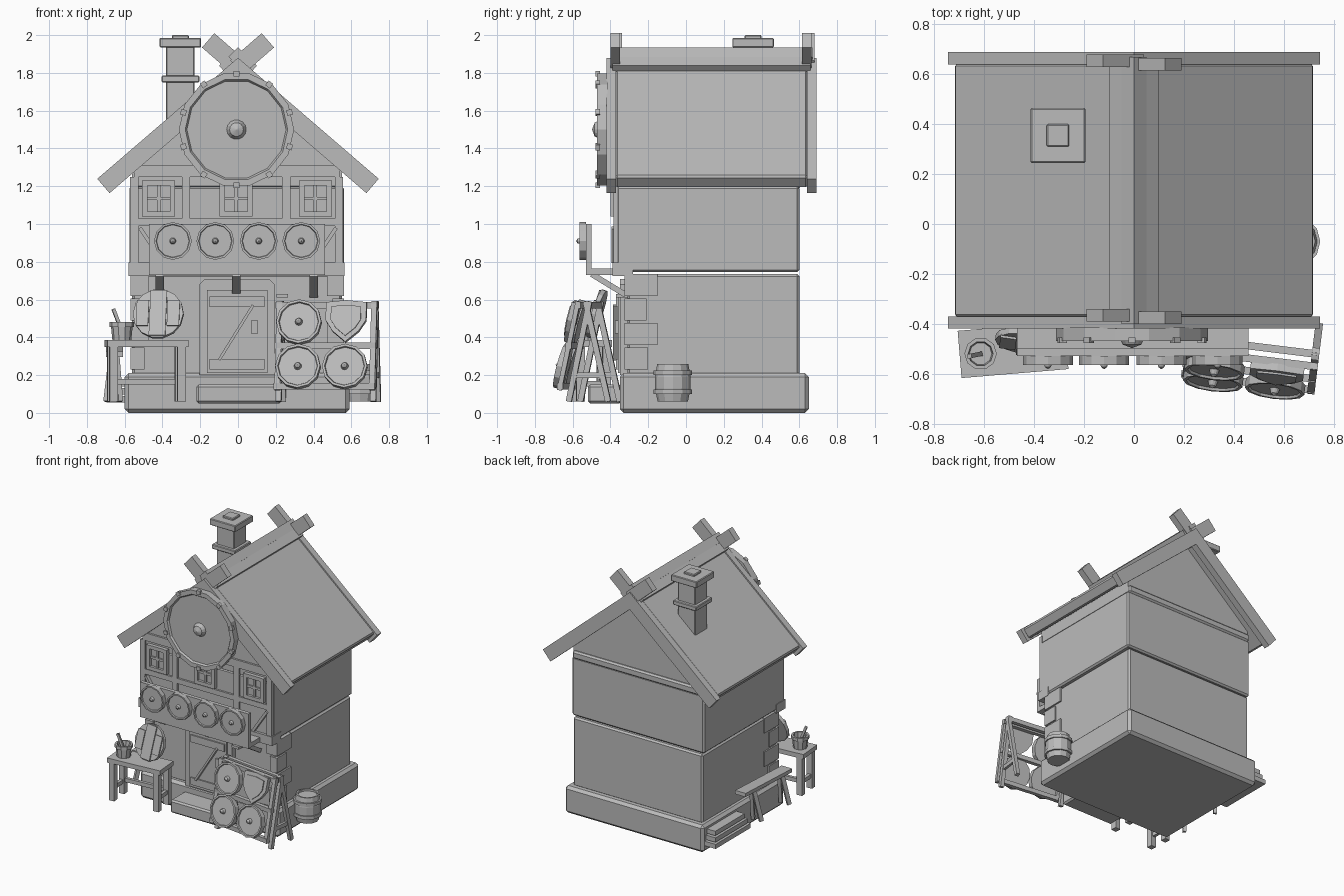
import bpy, bmesh, math
from mathutils import Vector, Matrix, Euler

if "Cube" in bpy.data.objects:
    bpy.data.objects.remove(bpy.data.objects["Cube"], do_unlink=True)

stone = bpy.data.materials.new("plain grey")
stone.use_nodes = True
GREY = (0.5, 0.5, 0.5, 1)
stone.diffuse_color = GREY
stone.node_tree.nodes["Principled BSDF"].inputs["Base Color"].default_value = GREY


def finish(name, bm, loc=(0, 0, 0), rot=(0, 0, 0), frame=None, bevel=0):
    bmesh.ops.recalc_face_normals(bm, faces=bm.faces)
    mesh = bpy.data.meshes.new(name)
    bm.to_mesh(mesh)
    bm.free()
    mesh.materials.append(stone)
    ob = bpy.data.objects.new(name, mesh)
    bpy.context.collection.objects.link(ob)
    turn = Euler([math.radians(a) for a in rot]).to_matrix().to_4x4()
    ob.matrix_world = (frame or Matrix()) @ Matrix.Translation(loc) @ turn
    if bevel:
        mod = ob.modifiers.new("bevel", "BEVEL")
        mod.width, mod.segments = bevel, 1
    return ob


def block(name, x, y, z, **kw):
    """Box from three (low, high) ranges."""
    bm = bmesh.new()
    bmesh.ops.create_cube(bm, size=1)
    bmesh.ops.scale(bm, vec=(x[1] - x[0], y[1] - y[0], z[1] - z[0]), verts=bm.verts)
    return finish(name, bm, [(a + b) / 2 for a, b in (x, y, z)], **kw)


def beam(name, a, b, w, d, frame=None):
    """Rectangular bar from a to b."""
    a, b = Vector(a), Vector(b)
    bm = bmesh.new()
    bmesh.ops.create_cube(bm, size=1)
    bmesh.ops.scale(bm, vec=(w, d, (b - a).length), verts=bm.verts)
    rot = (b - a).to_track_quat('Z', 'Y').to_euler()
    return finish(name, bm, (a + b) / 2, [math.degrees(r) for r in rot], frame)


def prism(name, pts, y0, y1, **kw):
    """Outline in x, z extruded along y."""
    bm = bmesh.new()
    face = bm.faces.new([bm.verts.new((x, y0, z)) for x, z in pts])
    out = bmesh.ops.extrude_face_region(bm, geom=[face])["geom"]
    bmesh.ops.translate(bm, vec=(0, y1 - y0, 0),
                        verts=[v for v in out if isinstance(v, bmesh.types.BMVert)])
    return finish(name, bm, **kw)


def lathe(name, profile, sides, loc, rot=(0, 0, 0), frame=None):
    """Radius, height profile turned about z."""
    bm = bmesh.new()
    vs = [bm.verts.new((r, 0, h)) for r, h in profile]
    edges = [bm.edges.new(p) for p in zip(vs, vs[1:])]
    bmesh.ops.spin(bm, geom=vs + edges, axis=(0, 0, 1), cent=(0, 0, 0),
                   angle=math.tau, steps=sides, use_duplicate=False)
    bmesh.ops.remove_doubles(bm, verts=bm.verts, dist=0.0005)
    return finish(name, bm, loc, rot, frame)


def shield(name, loc, r, d=0.035, tilt=0, sides=12, frame=None, yaw=0):
    """Round shield facing -y with a rim and a pointed boss."""
    prof = [(0, 0), (r, 0), (r, d), (.89 * r, d), (.86 * r, .75 * d),
            (.17 * r, .75 * d), (.12 * r, 1.25 * d), (0, 1.5 * d)]
    return lathe(name, prof, sides, loc, (90 - tilt, 0, yaw), frame)


# Base, walls and step
block("foundation", (-.6, .59), (-.35, .65), (0, .21), bevel=.02)
block("lower_wall", (-.56, .55), (-.31, .6), (.2, .735), bevel=.012)
block("upper_wall", (-.575, .56), (-.37, .6), (.745, 1.2), bevel=.012)
block("wall_plate", (-.565, .55), (-.37, .61), (1.19, 1.25), bevel=.012)
block("floor_beam", (-.58, .565), (-.39, -.28), (.725, .795))
block("front_step", (-.22, .23), (-.52, -.34), (.05, .15), bevel=.012)
for side in (-1, 1):
    for i, depth in enumerate((.11, .16, .1, .16)):
        z = .23 + i * .13
        x0 = side * .55
        block("corner_stone", (x0 - depth * .5, x0 + .012) if side > 0 else
              (x0 - .02, x0 + depth * .5), (-.325, -.31 + depth), (z, z + .115))

# Gable, roof and barge boards
prism("gable", [(-.56, 1.2), (.55, 1.2), (.55, 1.29), (0, 1.78), (-.56, 1.29)], -.37, .59)


def rafters(name, top, eave, t, y0, y1, **kw):
    low = top - .86 * eave
    half = [(eave, low), (eave - .65 * t, low - .76 * t)]
    pts = [(0, top)] + half + [(0, top - 1.32 * t)] + [(-x, z) for x, z in half[::-1]]
    return prism(name, pts, y0, y1, **kw)


rafters("roof", 1.875, .725, .085, -.375, .645, bevel=.012)
rafters("front_barge_board", 1.88, .745, .1, -.42, -.37)
rafters("back_barge_board", 1.88, .745, .1, .64, .69)
rafters("ridge_cap", 1.925, .1, .07, -.39, .66)
block("ridge_pole", (-.035, .035), (-.4, .67), (1.85, 1.92), rot=(0, 45, 0))
for s, ys in ((1, (-.365, .655)), (-1, (-.375, .64))):
    for y in ys:
        block("gable_horn", (-.075 * s - .11, -.075 * s + .11), (y - .025, y + .025),
              (1.85, 1.95), rot=(0, 41 * s, 0))

# Chimney
for name, r, z0, z1 in (("chimney_shaft", .075, 1.45, 1.94), ("chimney_collar", .1, 1.75, 1.785),
                        ("chimney_cap", .11, 1.935, 1.985), ("chimney_pot", .045, 1.98, 2)):
    block(name, (-.305 - r, -.305 + r), (.355 - r, .355 + r), (z0, z1), bevel=.005)

# Timber framing and windows
block("gable_beam", (-.55, .54), (-.385, -.36), (1.25, 1.31))
block("sill_beam", (-.57, .555), (-.385, -.36), (.99, 1.03))
for x in (-.55, -.275, .255, .535):
    block("wall_post", (x - .022, x + .022), (-.385, -.36), (.79, 1.25))
for s in (-1, 1):
    beam("corner_brace", (s * .52, -.375, .98), (s * .4, -.375, .8), .04, .02)
for x in (-.42, -.01, .41):
    block("window_pane", (x - .07, x + .07), (-.378, -.36), (1.05, 1.22))
    for s in (-1, 1):
        block("window_jamb", (x + s * .073 - .014, x + s * .073 + .014), (-.4, -.36), (1.04, 1.23))
        block("window_rail", (x - .085, x + .085), (-.398, -.36),
              (1.135 + s * .082 - .014, 1.135 + s * .082 + .014))
    block("window_mullion", (x - .009, x + .009), (-.39, -.36), (1.05, 1.22))
    block("window_crossbar", (x - .07, x + .07), (-.39, -.36), (1.126, 1.144))

# Door with Z brace
prism("door_frame", [(-.205, .2), (.195, .2), (.195, .68), (.165, .71), (-.175, .71), (-.205, .68)],
      -.35, -.3)
block("door", (-.165, .155), (-.36, -.34), (.21, .65))
for z in (.23, .56):
    block("door_band", (-.15, .14), (-.37, -.35), (z, z + .055))
beam("door_brace", (-.1, -.362, .28), (.08, -.362, .57), .05, .015)
block("door_handle", (.07, .105), (-.375, -.35), (.42, .49))
block("door_side_peg", (.205, .265), (-.37, -.3), (.61, .63))

# Display shelf with shields and struts
block("shelf", (-.47, .46), (-.53, -.36), (.73, .765))
block("shelf_board", (-.47, .46), (-.53, -.5), (.76, 1))
for x in (-.345, -.12, .11, .335):
    shield("shelf_shield", (x, -.53, .91), .1)
for x in (-.415, -.01, .4):
    beam("shelf_strut", (x, -.5, .735), (x, -.32, .625), .045, .03)

# Great gable shield with rivets
shield("gable_shield", (-.008, -.415, 1.5), .305, .055, sides=14)
for i in range(10):
    a = math.tau * i / 10
    block("rivet", (-.023 + .295 * math.sin(a), .007 + .295 * math.sin(a)), (-.478, -.455),
          (1.485 + .295 * math.cos(a), 1.515 + .295 * math.cos(a)), rot=(0, math.degrees(a), 0))

# Work table, mug and planked shield
table = Matrix.Translation((-.485, -.505, 0)) @ Matrix.Rotation(math.radians(4.8), 4, 'Z')
block("table_top", (-.215, .215), (-.095, .095), (.35, .385), frame=table)
for sx in (-.18, .18):
    for sy in (-.07, .07):
        block("table_leg", (sx - .022, sx + .022), (sy - .022, sy + .022), (.06, .36), frame=table)
    block("table_side_rail", (sx - .012, sx + .012), (-.07, .07), (.14, .17), frame=table)
block("table_back_rail", (-.18, .18), (.058, .082), (.15, .18), frame=table)
lathe("mug", [(0, .385), (.05, .385), (.057, .455), (.065, .455), (.065, .48), (.05, .48),
              (.045, .44), (0, .44)], 10, (-.615, -.52, 0))
beam("brush", (-.61, -.52, .42), (-.66, -.53, .55), .018, .018)
lean = dict(loc=(-.42, -.46, .52), rot=(72, 0, -8))
lathe("table_shield", [(0, 0), (.135, 0), (.135, .025), (0, .025)], 14, **lean)
lean_frame = Matrix.Translation(lean["loc"]) @ Euler(
    [math.radians(a) for a in lean["rot"]]).to_matrix().to_4x4()
for x0, x1, h in ((-.115, -.05, .07), (-.044, .044, .125), (.05, .115, .07)):
    block("shield_plank", (x0, x1), (-h, h), (.02, .034), frame=lean_frame)

# Shield rack
rack = Matrix.Translation((.475, -.49, 0)) @ Matrix.Rotation(math.radians(-7), 4, 'Z')
for x in (-.25, .255):
    beam("rack_front_leg", (x, -.1, .06), (x, .01, .59), .03, .03, rack)
    beam("rack_back_leg", (x, .11, .06), (x, -.01, .59), .03, .03, rack)
    beam("rack_tie", (x, -.07, .2), (x, .08, .2), .02, .03, rack)
    beam("rack_stile", (x, -.15, .12), (x, -.05, .59), .03, .025, rack)
for y, z in ((-.05, .57), (-.1, .355), (-.145, .14), (.0, .57)):
    block("rack_rail", (-.27, .27), (y - .015, y + .015), (z - .017, z + .017), frame=rack)
for x, y, z in ((-.14, -.085, .475), (-.14, -.13, .24), (.11, -.13, .24)):
    shield("rack_shield", (x, y, z), .12, .04, 15, frame=rack)
kite = [(-1, .9), (0, 1), (1, .9), (1, 0), (.65, -.55), (0, -1.1), (-.65, -.55), (-1, 0)]
for name, k, y in (("kite_shield", .108, -.03), ("kite_shield_face", .08, -.038)):
    prism(name, [(a * k, b * k) for a, b in kite], y, 0,
          loc=(.11, -.085, .485), rot=(-15, 0, 0), frame=rack)

# Barrel
lathe("barrel", [(0, .06), (.08, .06), (.095, .13), (.095, .19), (.082, .26), (.07, .26),
                 (.07, .245), (0, .245)], 12, (.645, -.07, 0))
for z in (.1, .2):
    lathe("barrel_hoop", [(.09, z), (.102, z), (.102, z + .025), (.09, z + .025), (.09, z)],
          12, (.645, -.07, 0))

# Side bench and plank stack
beam("bench_seat", (-.655, .27, .335), (-.655, -.3, .31), .09, .028)
for y in (.12, -.22):
    for s in (-1, 1):
        beam("bench_leg", (-.655 + s * .01, y, .31), (-.66 + s * .035, y - .05, .06), .025, .03)
for i in range(3):
    block("stacked_plank", (-.695 + i * .012, -.59), (.2 + i * .02, .63 - i * .015),
          (.055 + i * .042, .09 + i * .042))
